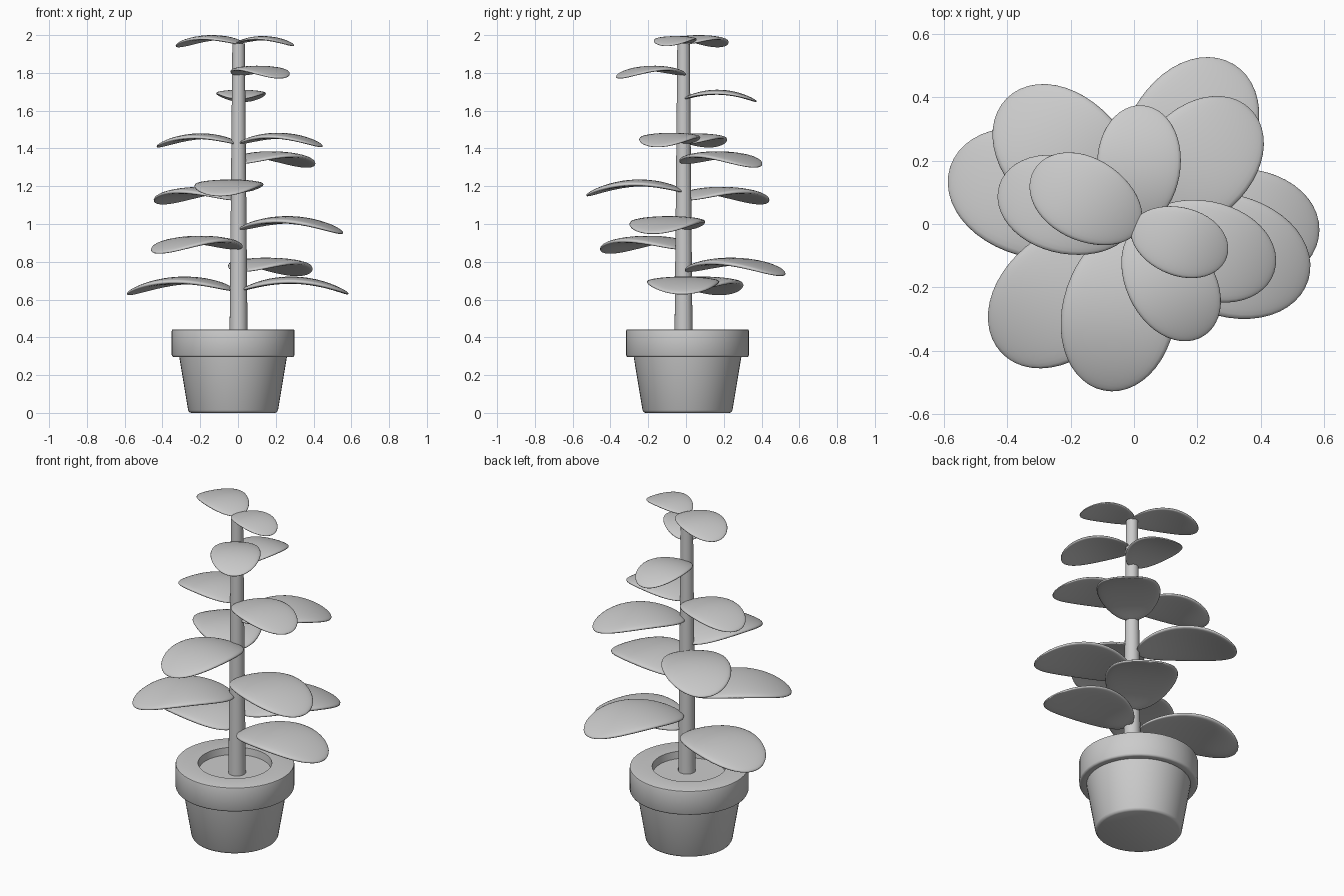
import bpy, bmesh, math
from mathutils import Matrix, Vector

cube = bpy.data.objects.get("Cube")
if cube:
    bpy.data.objects.remove(cube)

# One plain grey for the whole plant
grey = bpy.data.materials.new("plain grey")
grey.use_nodes = True
colour = (0.6, 0.6, 0.6, 1)
grey.diffuse_color = colour
grey.node_tree.nodes["Principled BSDF"].inputs["Base Color"].default_value = colour


def add_object(name, bm, angle):
    mesh = bpy.data.meshes.new(name)
    bmesh.ops.recalc_face_normals(bm, faces=bm.faces)
    bm.to_mesh(mesh)
    bm.free()
    mesh.materials.append(grey)
    obj = bpy.data.objects.new(name, mesh)
    bpy.context.collection.objects.link(obj)
    bpy.ops.object.select_all(action='DESELECT')
    obj.select_set(True)
    bpy.context.view_layer.objects.active = obj
    bpy.ops.object.shade_smooth_by_angle(angle=math.radians(angle))
    return obj


def lathe(name, profile, centre, steps=48):
    """Spin a radius/height profile round a vertical axis."""
    bm = bmesh.new()
    verts = [bm.verts.new((r, 0, z)) for r, z in profile]
    edges = [bm.edges.new(pair) for pair in zip(verts, verts[1:])]
    bmesh.ops.spin(bm, geom=verts + edges, axis=(0, 0, 1), cent=(0, 0, 0),
                   angle=math.tau, steps=steps)
    bmesh.ops.remove_doubles(bm, verts=bm.verts, dist=0.0005)
    bmesh.ops.translate(bm, verts=bm.verts, vec=(*centre, 0))
    return add_object(name, bm, 50)


def leaf(name, azimuth, length, offset, top):
    """A thick oval pad with a rounded rim that arches up and droops at its tip."""
    bm = bmesh.new()
    bmesh.ops.create_uvsphere(bm, u_segments=32, v_segments=24, radius=1,
                              matrix=Matrix.Rotation(math.pi / 2, 4, 'Y'))
    rise, half_thick, peak = 0.09 * length, 0.034 * length, 0.455
    for v in bm.verts:
        u, side, thick = v.co
        s = (u + 1) / 2
        arch = rise * ((s - peak) / peak) ** 2 + 0.015 * length * side ** 2
        bulge = math.copysign(abs(thick) ** 0.65, thick) * half_thick
        v.co = Vector((offset + s * length,
                       side * length * 0.342 * (1 + 0.06 * u),
                       top - half_thick - arch + bulge))
    bmesh.ops.rotate(bm, verts=bm.verts, cent=(0, 0, 0),
                     matrix=Matrix.Rotation(math.radians(azimuth), 3, 'Z'))
    bmesh.ops.translate(bm, verts=bm.verts, vec=(0.005, -0.01, 0))
    return add_object(name, bm, 80)


# Pot with a thick rounded collar, and soil
POT = (-0.026, 0.008)
lathe("pot", [(0, 0), (0.222, 0), (0.232, 0.004), (0.238, 0.014), (0.285, 0.297),
              (0.314, 0.295), (0.321, 0.298), (0.325, 0.306), (0.325, 0.434),
              (0.323, 0.44), (0.317, 0.442), (0.202, 0.442), (0.195, 0.36)], POT)
lathe("soil", [(0, 0.36), (0.197, 0.36), (0.197, 0.4), (0, 0.4)], POT)

# Tapering stem
lathe("stem", [(0, 0.37), (0.048, 0.37), (0.033, 1.955), (0, 1.955)], (0.003, -0.013), 24)

# Leaves from the lowest up: azimuth, length, gap from axis, highest point
leaves = [(162, 0.58, 0.035, 0.722), (-1, 0.56, 0.02, 0.722), (59, 0.575, 0.025, 0.822),
          (223, 0.56, 0.02, 0.938), (-17, 0.56, 0.01, 1.042), (135, 0.55, 0.025, 1.197),
          (259, 0.525, 0, 1.236), (46, 0.51, 0.01, 1.385), (-18, 0.45, 0.01, 1.483),
          (163, 0.44, 0.01, 1.48), (87, 0.385, 0, 1.711), (-58, 0.4, 0.005, 1.838),
          (151, 0.38, -0.012, 2.0), (-18, 0.315, -0.012, 1.995)]
for number, spec in enumerate(leaves, 1):
    leaf(f"leaf_{number}", *spec)
